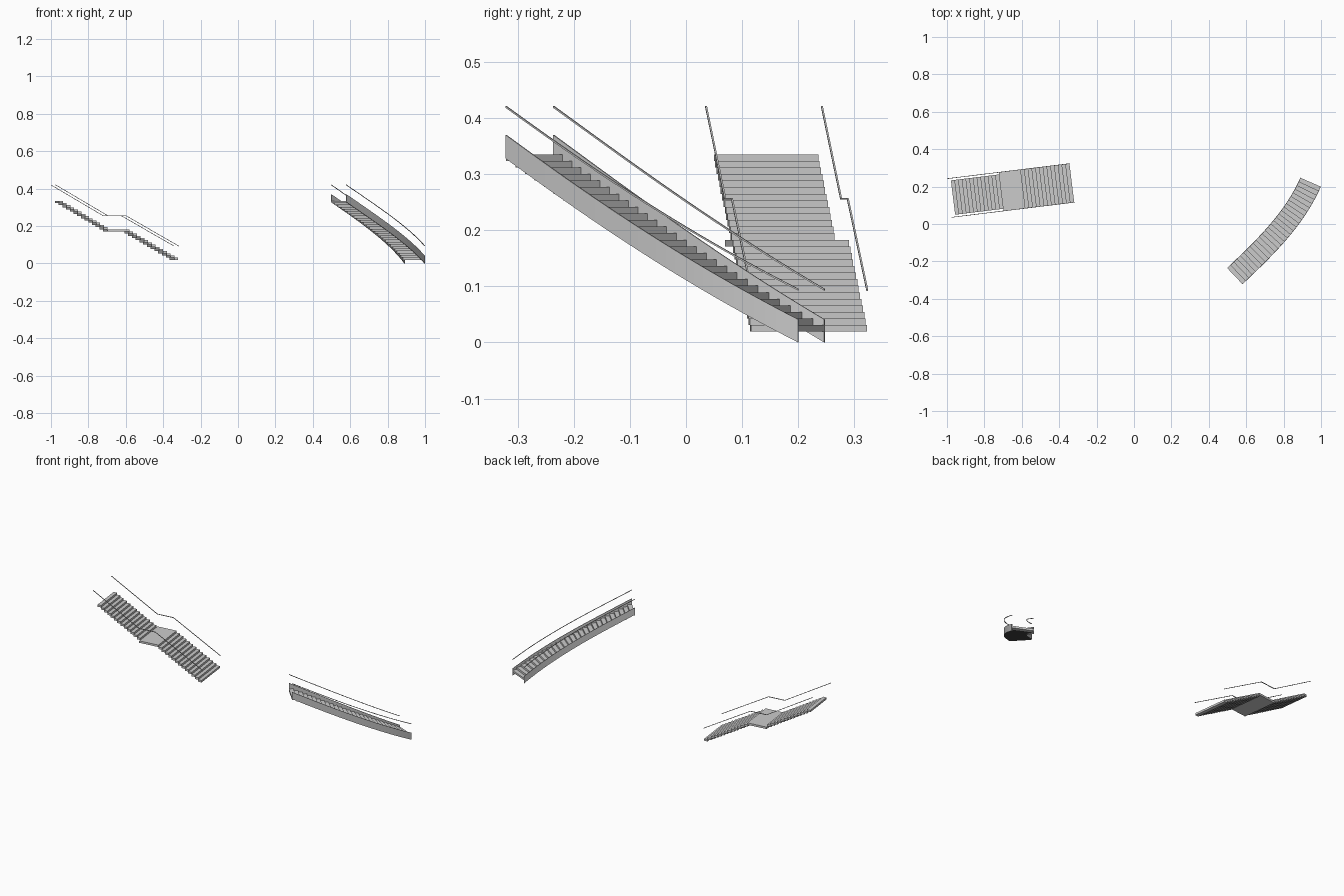
import bpy, bmesh, math
from mathutils import Vector

if "Cube" in bpy.data.objects:
    bpy.data.objects.remove(bpy.data.objects["Cube"])

LEVELS = 27                      # tread levels incl. landing height
TOP = 0.335
RISE = 0.0117


def sweep(name, groups):
    """Each group is a list of (centre, side, a0, a1, z0, z1) stations, skinned and capped."""
    bm = bmesh.new()
    for stations in groups:
        rings = []
        for c, n, a0, a1, z0, z1 in stations:
            rings.append([bm.verts.new((c.x + n.x * a, c.y + n.y * a, z))
                          for a, z in ((a0, z0), (a1, z0), (a1, z1), (a0, z1))])
        for r, s in zip(rings, rings[1:]):
            for i in range(4):
                j = (i + 1) % 4
                bm.faces.new((r[i], r[j], s[j], s[i]))
        bm.faces.new(rings[0][::-1])
        bm.faces.new(rings[-1])
    bmesh.ops.recalc_face_normals(bm, faces=bm.faces)
    me = bpy.data.meshes.new(name)
    bm.to_mesh(me)
    bm.free()
    ob = bpy.data.objects.new(name, me)
    bpy.context.collection.objects.link(ob)
    return ob


# ---------- straight stair: path by distance from the upper end ----------
ANG = math.radians(7)
START = Vector((-0.9875, 0.139))
DIR = Vector((math.cos(ANG), math.sin(ANG)))
SIDE = Vector((-DIR.y, DIR.x))


def slab(s0, s1, half, top, thick=RISE):
    return [(START + DIR * s, SIDE, -half, half, top - thick, top) for s in (s0, s1)]


UP0, LAND0, LAND1, END = 0.02, 0.28, 0.397, 0.66
run_u, run_l = (LAND0 - UP0) / 13, (END - LAND1) / 13
land_z = TOP - 13 * RISE

sweep("straight_upper_treads", [slab(UP0 + k * run_u, UP0 + (k + 1) * run_u + 0.001,
                                     0.0925, TOP - k * RISE) for k in range(13)])
sweep("straight_landing", [slab(LAND0, LAND1, 0.104, land_z)])
sweep("straight_lower_treads", [slab(LAND1 + k * run_l - 0.001, LAND1 + (k + 1) * run_l,
                                     0.104, land_z - (k + 1) * RISE) for k in range(13)])

# handrails with a level stretch over the landing
R = 0.0016
profile = [(0.0, 0.42), (0.28, 0.256), (0.378, 0.256), (0.663, 0.093)]
for label, a in (("left", 0.104), ("right", -0.104)):
    sweep("straight_handrail_" + label,
          [[(START + DIR * s, SIDE, a - R, a + R, z - R, z + R) for s, z in profile]])

# ---------- curved stair: path along a gentle bend ----------
P0, P3 = Vector((0.539, -0.2785)), Vector((0.944, 0.2235))
A0, A3 = math.radians(43.5), math.radians(66.5)
P1 = P0 + Vector((math.cos(A0), math.sin(A0))) * 0.217
P2 = P3 - Vector((math.cos(A3), math.sin(A3))) * 0.217


def bend(t):
    u = 1 - t
    p = P0 * u**3 + P1 * 3 * u * u * t + P2 * 3 * u * t * t + P3 * t**3
    d = ((P1 - P0) * u * u + (P2 - P1) * 2 * u * t + (P3 - P2) * t * t).normalized()
    return p, Vector((-d.y, d.x))


sweep("curved_treads", [[(*bend(t), -0.058, 0.058, TOP - k * RISE - RISE, TOP - k * RISE)
                         for t in (k / LEVELS, min(1, (k + 1.04) / LEVELS))]
                        for k in range(LEVELS)])

ts = [i / 32 for i in range(33)]
T = 0.0015
for label, a in (("inner", 0.0585), ("outer", -0.0585)):
    # side stringer
    sweep("curved_stringer_" + label,
          [[(*bend(t), a - T, a + T, 0.328 * (1 - t), 0.37 - 0.329 * t) for t in ts]])
    # handrail
    sweep("curved_handrail_" + label,
          [[(*bend(t), a - R, a + R, 0.42 - 0.326 * t - R, 0.42 - 0.326 * t + R) for t in ts]])
